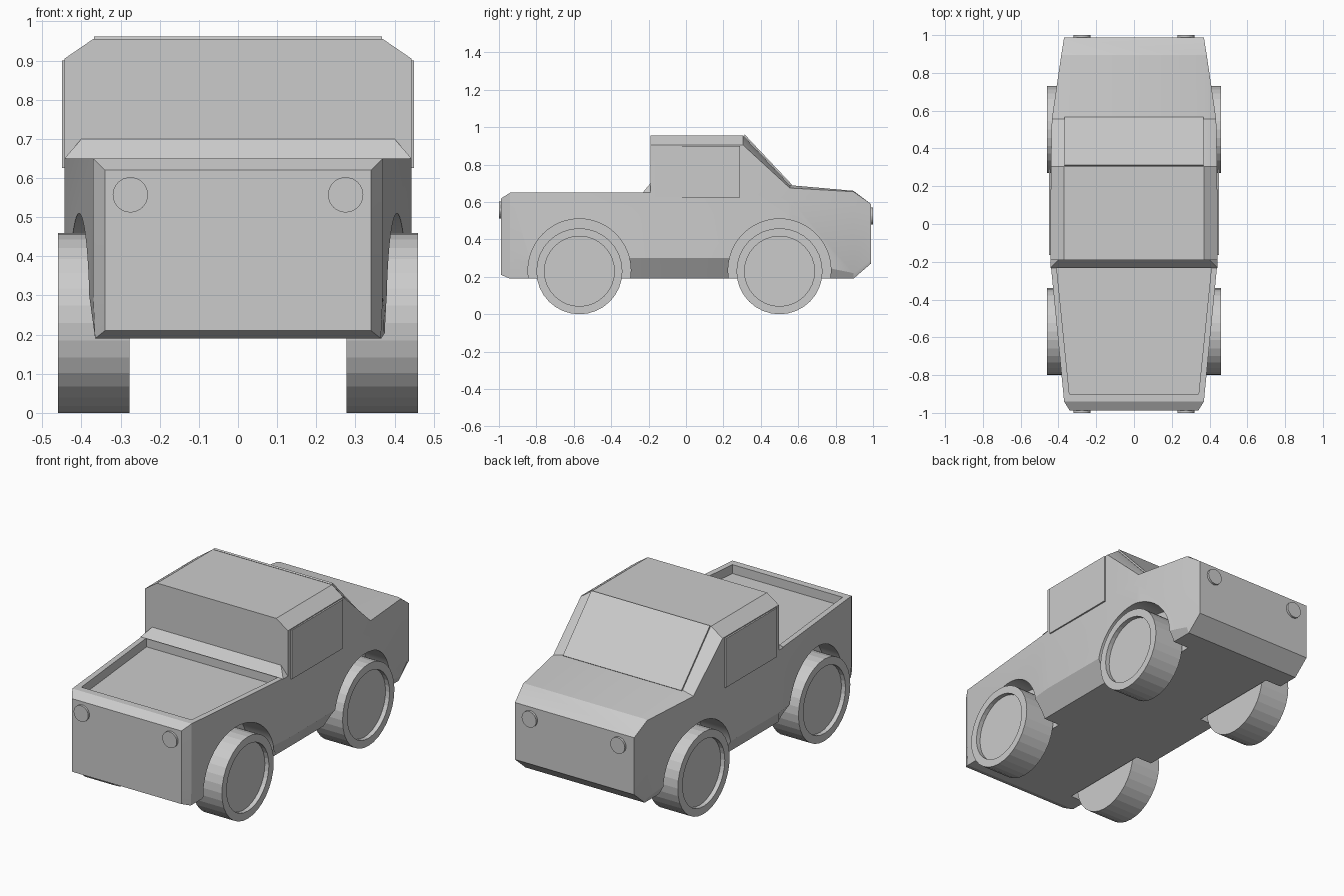
import bpy, bmesh, math
from mathutils import Matrix, Vector

if "Cube" in bpy.data.objects:
    bpy.data.objects.remove(bpy.data.objects["Cube"])

grey = bpy.data.materials.new("plain_grey")
grey.use_nodes = True
grey.diffuse_color = (0.6, 0.6, 0.6, 1)
grey.node_tree.nodes["Principled BSDF"].inputs["Base Color"].default_value = grey.diffuse_color


def finish(name, bm):
    bmesh.ops.recalc_face_normals(bm, faces=bm.faces)
    mesh = bpy.data.meshes.new(name)
    bm.to_mesh(mesh)
    bm.free()
    mesh.materials.append(grey)
    obj = bpy.data.objects.new(name, mesh)
    bpy.context.collection.objects.link(obj)
    return obj


def hull(name, half):
    """Convex solid from points mirrored across x = 0."""
    bm = bmesh.new()
    for x, y, z in half:
        for s in (1, -1):
            bm.verts.new((s * x, y, z))
    bmesh.ops.convex_hull(bm, input=bm.verts)
    bmesh.ops.dissolve_limit(bm, angle_limit=0.01, verts=bm.verts, edges=bm.edges)
    return finish(name, bm)


def box(name, x, y, z):
    bm = bmesh.new()
    size = [b - a for a, b in (x, y, z)]
    mid = [(a + b) / 2 for a, b in (x, y, z)]
    bmesh.ops.create_cube(bm, size=1, matrix=Matrix.Translation(mid) @ Matrix.Diagonal((*size, 1)))
    return finish(name, bm)


def cylinder(name, centre, radius, depth, axis, segments=32):
    bm = bmesh.new()
    turn = Matrix.Rotation(math.pi / 2, 4, "Y" if axis == "x" else "X")
    bmesh.ops.create_cone(bm, cap_ends=True, segments=segments, radius1=radius, radius2=radius,
                          depth=depth, matrix=Matrix.Translation(centre) @ turn)
    return finish(name, bm)


# Body loft: y, bottom z, sill z, bottom x, side x, belt z, shoulder z, top x, top z
stations = [
    (-0.988, 0.21, 0.30, 0.34, 0.34, 0.62, 0.62, 0.34, 0.62),
    (-0.94, 0.19, 0.30, 0.365, 0.37, 0.65, 0.65, 0.37, 0.65),
    (-0.19, 0.19, 0.30, 0.37, 0.443, 0.65, 0.65, 0.443, 0.65),
    (-0.19, 0.19, 0.30, 0.37, 0.443, 0.65, 0.905, 0.37, 0.955),
    (0.305, 0.19, 0.30, 0.37, 0.44, 0.65, 0.905, 0.37, 0.955),
    (0.555, 0.19, 0.29, 0.37, 0.435, 0.62, 0.675, 0.37, 0.69),
    (0.895, 0.19, 0.22, 0.37, 0.385, 0.58, 0.655, 0.37, 0.66),
    (0.988, 0.27, 0.29, 0.37, 0.37, 0.55, 0.59, 0.37, 0.59),
]
bm = bmesh.new()
cache = {}


def vert(co):
    if co not in cache:
        cache[co] = bm.verts.new(co)
    return cache[co]


def face(verts):
    unique = list(dict.fromkeys(verts))
    if len(unique) > 2:
        bm.faces.new(unique)


rings = []
for y, zb, zs, xb, xs, zm, zo, xt, zt in stations:
    side = [(xb, zb), (xs, zs), (xs, zm), (xs, zo), (xt, zt)]
    loop = side + [(-x, z) for x, z in reversed(side)]
    rings.append([vert((x, y, z)) for x, z in loop])
for a, b in zip(rings, rings[1:]):
    for i in range(len(a)):
        j = (i + 1) % len(a)
        face([a[i], a[j], b[j], b[i]])
face(rings[0])
face(rings[-1])
body = finish("body", bm)

# Cut the load bed and the wheel arches
axles = {"rear": -0.57, "front": 0.50}
cutters = [hull("bed_cutter", [(x, y, z) for x, y in ((0.342, -0.90), (0.41, -0.225))
                               for z in (0.60, 0.8)])]
for y in axles.values():
    for s in (1, -1):
        cutters.append(cylinder("arch_cutter", (s * 0.435, y, 0.235), 0.275, 0.33, "x", 48))
bpy.context.view_layer.objects.active = body
for cutter in cutters:
    cutter.hide_render = True
    mod = body.modifiers.new("cut", "BOOLEAN")
    mod.operation = "DIFFERENCE"
    mod.solver = "EXACT"
    mod.object = cutter
    bpy.ops.object.modifier_apply(modifier=mod.name)
    bpy.data.objects.remove(cutter)
bpy.ops.object.select_all(action="DESELECT")
body.select_set(True)
bpy.ops.object.shade_smooth_by_angle(angle=math.radians(20))

# Sloped ledge behind the cab
hull("cab_ledge", [(0.443, -0.232, 0.65), (0.443, -0.185, 0.65), (0.40, -0.19, 0.70),
                   (0.40, -0.18, 0.70)])

# Windscreen and side window plates
lift = Vector((0, 0.73, 0.69)) * 0.009
corners = [Vector((0.368, 0.307, 0.955)), Vector((0.368, 0.56, 0.687))]
hull("windscreen", corners + [c + lift for c in corners])
for side, s in (("left", 1), ("right", -1)):
    box(side + "_window", sorted((s * 0.441, s * 0.45)), (-0.165, 0.29), (0.625, 0.90))

# Wheels with a recessed hub, and round lamps at both ends
for side, s in (("left", 1), ("right", -1)):
    for end, y in axles.items():
        bm = bmesh.new()
        profile = [(0, 0.277), (0.23, 0.277), (0.23, 0.46), (0.187, 0.46), (0.187, 0.435), (0, 0.435)]
        points = [bm.verts.new((s * x, y, 0.23 + r)) for r, x in profile]
        edges = [bm.edges.new(pair) for pair in zip(points, points[1:])]
        bmesh.ops.spin(bm, geom=points + edges, cent=(0, y, 0.23), axis=(1, 0, 0),
                       angle=2 * math.pi, steps=32, use_merge=True)
        bmesh.ops.remove_doubles(bm, verts=bm.verts, dist=0.0005)
        finish(f"{end}_{side}_wheel", bm)
    for end, y, z in (("rear", -0.99, 0.557), ("front", 0.99, 0.525)):
        cylinder(f"{end}_{side}_lamp", (s * 0.275, y, z), 0.045, 0.02, "y")
